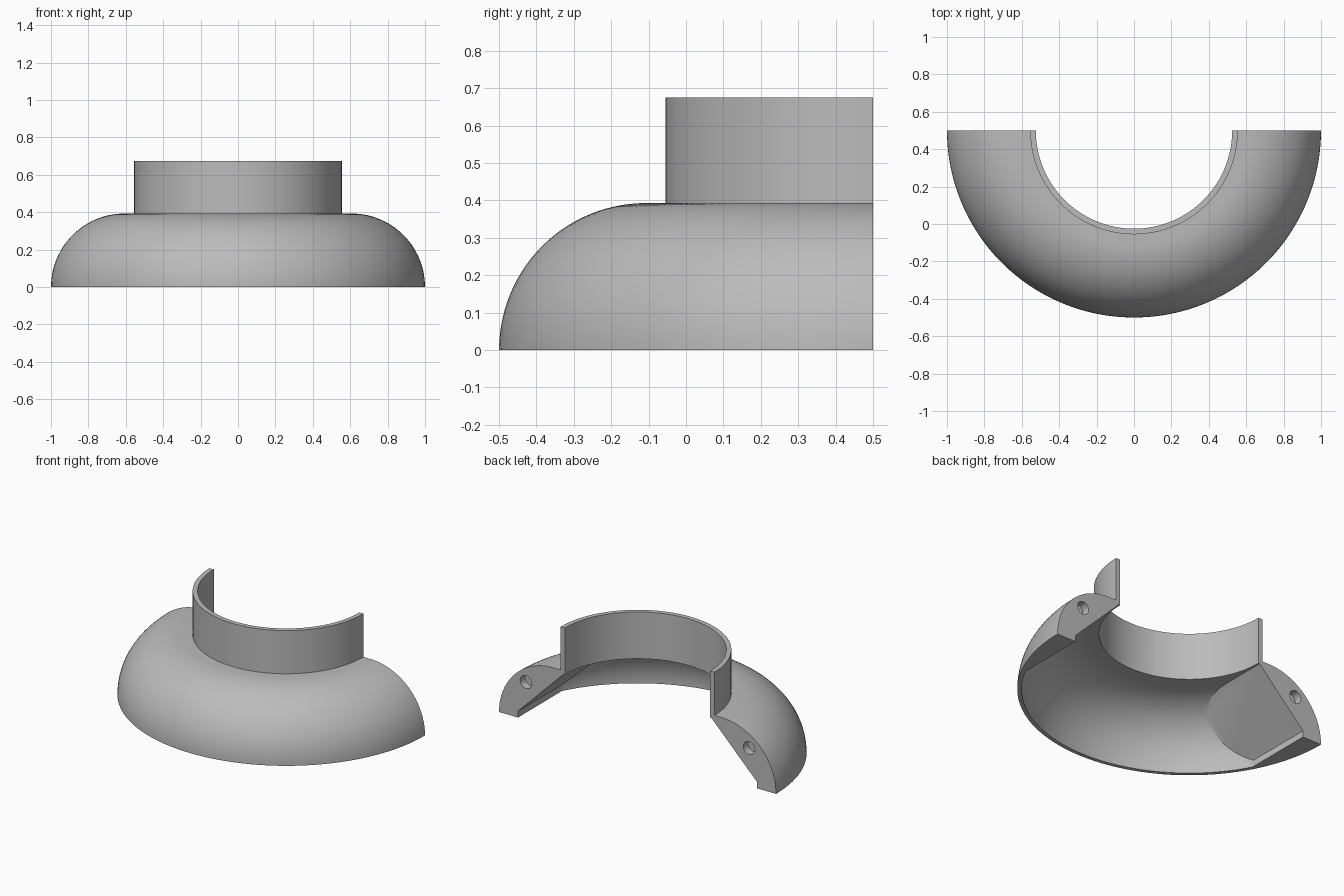
import bpy, bmesh, math

AXIS_Y = 0.5      # the ring turns about a vertical line at the open back
SEGMENTS = 144

if "Cube" in bpy.data.objects:
    bpy.data.objects.remove(bpy.data.objects["Cube"], do_unlink=True)

grey = bpy.data.materials.new("plain_grey")
grey.use_nodes = True
colour = (0.5, 0.5, 0.5, 1)
grey.diffuse_color = colour
grey.node_tree.nodes["Principled BSDF"].inputs["Base Color"].default_value = colour


def finish(name, bm):
    bmesh.ops.recalc_face_normals(bm, faces=bm.faces)
    mesh = bpy.data.meshes.new(name)
    bm.to_mesh(mesh)
    bm.free()
    mesh.materials.append(grey)
    obj = bpy.data.objects.new(name, mesh)
    bpy.context.collection.objects.link(obj)
    return obj


def revolve(name, profile):
    """Closed (radius, z) profile turned fully about the ring axis."""
    bm = bmesh.new()
    rings = []
    for i in range(SEGMENTS):
        a = math.tau * (i + 0.5) / SEGMENTS
        rings.append([bm.verts.new((r * math.cos(a), AXIS_Y + r * math.sin(a), z))
                      for r, z in profile])
    n = len(profile)
    for i in range(SEGMENTS):
        p, q = rings[i], rings[(i + 1) % SEGMENTS]
        for j in range(n):
            k = (j + 1) % n
            bm.faces.new((p[j], q[j], q[k], p[k]))
    return finish(name, bm)


def prism(name, outline, y0, y1):
    """Closed (x, z) outline extruded along y."""
    bm = bmesh.new()
    face = bm.faces.new([bm.verts.new((x, y0, z)) for x, z in outline])
    new = bmesh.ops.extrude_face_region(bm, geom=[face])["geom"]
    bmesh.ops.translate(bm, vec=(0, y1 - y0, 0),
                        verts=[v for v in new if isinstance(v, bmesh.types.BMVert)])
    return finish(name, bm)


def boolean(obj, cutter, operation):
    cutter.hide_render = True
    mod = obj.modifiers.new("cut", 'BOOLEAN')
    mod.operation = operation
    mod.solver = 'EXACT'
    mod.object = cutter
    bpy.context.view_layer.objects.active = obj
    bpy.ops.object.modifier_apply(modifier=mod.name)
    bpy.data.objects.remove(cutter, do_unlink=True)


def arc(centre, radius, steps=28):
    return [(centre + radius * math.cos(t * math.pi / 2 / steps),
             radius * math.sin(t * math.pi / 2 / steps)) for t in range(steps + 1)]


# Rounded flange with the upright collar
body = revolve("flanged_half_collar",
               [(0.525, 0)] + arc(0.607, 0.393) +
               [(0.555, 0.393), (0.555, 0.675), (0.525, 0.675)])

# Hollow underside, limited by sloped planes so solid end blocks remain
cavity = revolve("cavity", [(0.4, -0.1), (0.975, -0.1)] + arc(0.605, 0.37) + [(0.4, 0.37)])
side = [(0.863, -0.2), (0.863, 0.041), (0.504, 0.4)]
limit = prism("cavity_limit", side + [(-x, z) for x, z in reversed(side)], -0.9, 1.9)
boolean(cavity, limit, 'INTERSECT')
boolean(body, cavity, 'DIFFERENCE')

# Keep the front half only
half = prism("front_half", [(-2, -1), (2, -1), (2, 2), (-2, 2)], -2, AXIS_Y)
boolean(body, half, 'INTERSECT')

# Shallow round sockets in both end faces
for s in (-1, 1):
    circle = [(s * 0.805 + 0.042 * math.cos(math.tau * i / 32),
               0.247 + 0.042 * math.sin(math.tau * i / 32)) for i in range(32)]
    boolean(body, prism("socket", circle, AXIS_Y - 0.05, AXIS_Y + 0.1), 'DIFFERENCE')

# Smooth curved surfaces, keeping the corners crisp
bpy.ops.object.select_all(action='DESELECT')
body.select_set(True)
bpy.context.view_layer.objects.active = body
bpy.ops.object.shade_smooth_by_angle(angle=math.radians(30))
